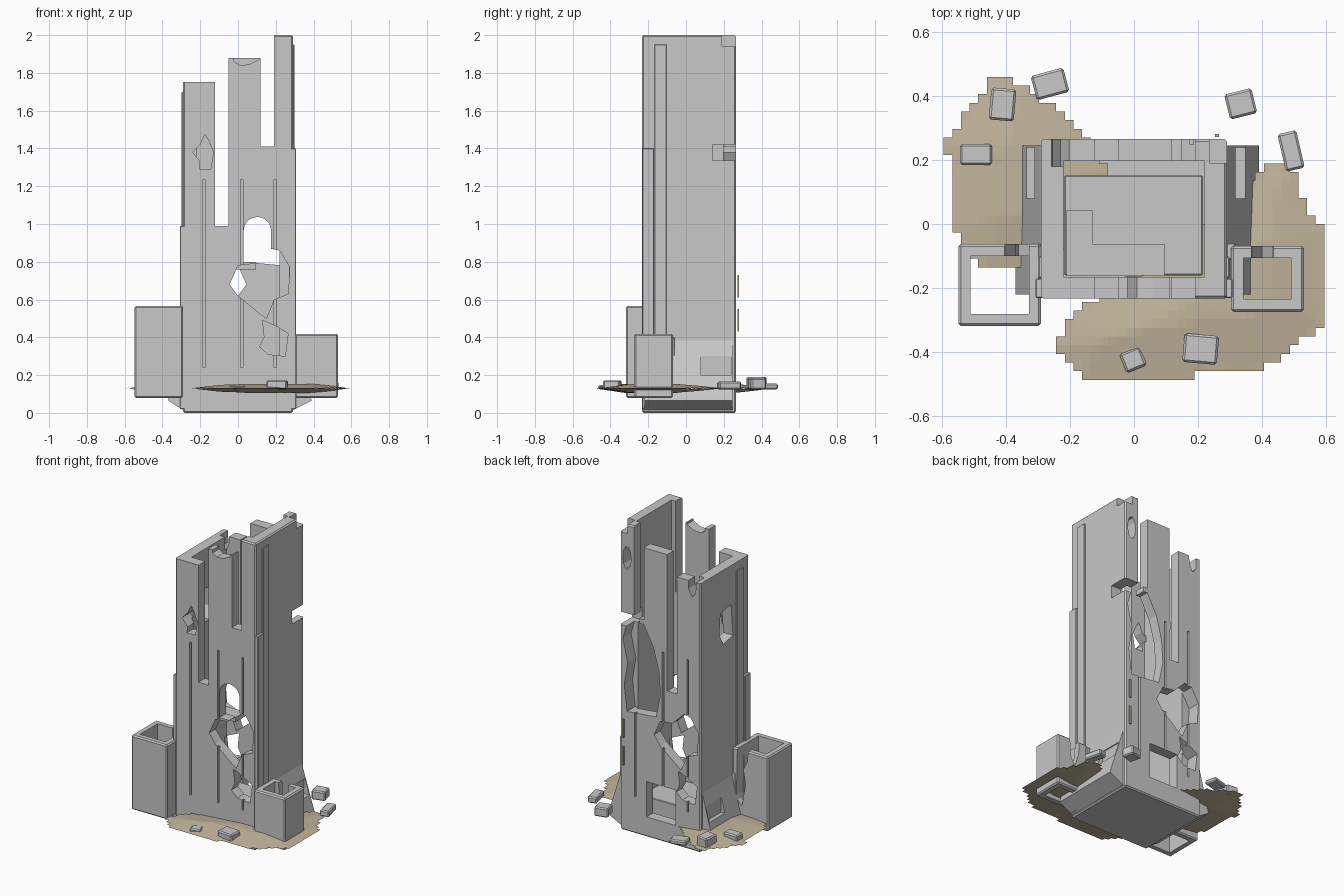
import bpy, bmesh, math
from mathutils import Vector, Matrix
from mathutils.geometry import intersect_point_line

if "Cube" in bpy.data.objects:
    bpy.data.objects.remove(bpy.data.objects["Cube"])


def material(name, rgb):
    m = bpy.data.materials.new(name)
    m.diffuse_color = (*rgb, 1)
    m.use_nodes = True
    m.node_tree.nodes["Principled BSDF"].inputs["Base Color"].default_value = m.diffuse_color
    return m


STONE = material("grey stone", (0.58, 0.58, 0.58))
SAND = material("dusty sand", (0.54, 0.46, 0.33))


def finish(name, bm, mat=STONE):
    bmesh.ops.recalc_face_normals(bm, faces=bm.faces)
    me = bpy.data.meshes.new(name)
    bm.to_mesh(me)
    bm.free()
    me.materials.append(mat)
    ob = bpy.data.objects.new(name, me)
    bpy.context.collection.objects.link(ob)
    return ob


def box(name, x, y, z, bevel=0.0, rot=0, mat=STONE):
    """Box from (min, max) pairs, spun about its own centre."""
    bm = bmesh.new()
    size = [b - a for a, b in (x, y, z)]
    mid = Vector([(a + b) / 2 for a, b in (x, y, z)])
    bmesh.ops.create_cube(bm, size=1)
    bmesh.ops.scale(bm, vec=size, verts=bm.verts)
    if bevel:
        bmesh.ops.bevel(bm, geom=bm.edges[:], offset=bevel, segments=1, affect='EDGES')
    bm.transform(Matrix.Translation(mid) @ Matrix.Rotation(math.radians(rot), 4, 'Z'))
    return finish(name, bm, mat)


def prism(name, pts, a, b, axis='Y'):
    """Outline in the plane across the axis, extruded from a to b."""
    bm = bmesh.new()
    place = {'Y': lambda p: (p[0], a, p[1]), 'X': lambda p: (a, p[0], p[1]),
             'Z': lambda p: (p[0], p[1], a)}[axis]
    face = bm.faces.new([bm.verts.new(place(p)) for p in pts])
    ext = bmesh.ops.extrude_face_region(bm, geom=[face])
    move = Vector([(b - a) if ax == axis else 0 for ax in 'XYZ'])
    bmesh.ops.translate(bm, vec=move, verts=[v for v in ext['geom'] if isinstance(v, bmesh.types.BMVert)])
    return finish(name, bm)


def cut(ob, *cutters):
    """Subtract each cutter and delete it."""
    bpy.context.view_layer.objects.active = ob
    for c in cutters:
        m = ob.modifiers.new("cut", 'BOOLEAN')
        m.operation, m.solver, m.object = 'DIFFERENCE', 'EXACT', c
        bpy.ops.object.modifier_apply(modifier=m.name)
        bpy.data.objects.remove(c)


def flip(pts):
    return [(-x, z) for x, z in pts]


# Tower shell: hollow block with a stepped, broken skyline
FRONT, BACK = (-0.3, -0.15), (0.18, 0.3)
tower = box("tower_shell", (-0.29, 0.29), (-0.233, 0.265), (0, 2), 0.008)
cut(tower, box("c", (-0.22, 0.22), (-0.165, 0.197), (0.1, 2.2)))
for x0, x1, z in ((-0.4, -0.12, 1.753), (-0.121, -0.05, 0.99), (-0.051, 0.12, 1.88), (0.119, 0.19, 1.41)):
    cut(tower, box("c", (x0, x1), (-0.5, 0.5), (z, 2.3)))

# Front arched window
arch = [(0.03, 0.8), (0.175, 0.8)] + [
    (0.1025 + 0.0725 * math.cos(t * math.pi / 10), 0.965 + 0.0725 * math.sin(t * math.pi / 10)) for t in range(11)]
cut(tower, prism("c", arch, *FRONT))

# Blast holes shared by front and back, the back turned half round
big = [(-0.045, 0.68), (0.0, 0.62), (0.15, 0.5), (0.19, 0.6), (0.265, 0.63), (0.275, 0.77),
       (0.22, 0.86), (0.17, 0.87), (0.09, 0.79), (0.0, 0.78)]
low = [(0.115, 0.35), (0.16, 0.31), (0.25, 0.3), (0.265, 0.42), (0.2, 0.46), (0.13, 0.49), (0.14, 0.4)]
for shape in (big, low):
    cut(tower, prism("c", shape, *FRONT), prism("c", flip(shape), *BACK))
small = [(-0.24, 1.38), (-0.2, 1.33), (-0.205, 1.29), (-0.145, 1.29), (-0.13, 1.38), (-0.155, 1.44), (-0.175, 1.475), (-0.2, 1.42)]
cut(tower, prism("c", small, *FRONT))

# Back wall: long breach, oval hole, doorway and chipped corner
breach = [(0.03, 0.8), (0.24, 0.78), (0.26, 0.95), (0.235, 1.1), (0.27, 1.25), (0.235, 1.37),
          (0.12, 1.38), (0.05, 1.25), (0.01, 1.1), (0.0, 0.95)]
oval = [(0.24 + 0.03 * math.cos(t * math.pi / 5), 1.78 + 0.075 * math.sin(t * math.pi / 5)) for t in range(10)]
chip = [(-0.26, 1.8), (-0.255, 1.68), (-0.23, 1.65), (-0.205, 1.7), (-0.2, 1.8)]
for shape in (breach, oval, chip):
    cut(tower, prism("c", shape, *BACK))
cut(tower, box("c", (-0.11, 0.1), BACK, (0.13, 0.36)))

# Side wall damage and chipped crown
cut(tower,
    box("c", (0.15, 0.4), (0.14, 0.4), (1.335, 1.42)),
    box("c", (0.235, 0.4), (0.19, 0.4), (1.94, 2.2)),
    prism("c", [(-0.07, 1.29), (0.03, 1.27), (0.07, 1.34), (0.06, 1.48), (-0.05, 1.5)], -0.4, -0.2, 'X'),
    prism("c", [(-0.02, 1.95), (-0.02, 1.86), (0.01, 1.84), (0.06, 1.845), (0.11, 1.87), (0.11, 1.95)], *FRONT))

# Vertical panel grooves
for x in (-0.18, 0.02, 0.197):
    cut(tower, box("c", (x - 0.006, x + 0.006), (-0.3, -0.215), (0.24, 1.235)),
        box("c", (-x - 0.006, -x + 0.006), (0.248, 0.3), (0.24, 1.235)))

# Pilaster strips and sloping, slotted foot buttresses on both sides
for side, tall, short, reach in ((1, 1.95, 1.4, 0.39), (-1, 1.7, 0.99, 0.37)):
    tag = "right" if side > 0 else "left"

    def span(a, b):
        return tuple(sorted((side * a, side * b)))
    box(tag + "_tall_strip", span(0.28, 0.298), (-0.168, -0.102), (0.02, tall), 0.003)
    box(tag + "_corner_strip", span(0.27, 0.307), (-0.231, -0.17), (0.02, short), 0.003)
    foot = prism(tag + "_buttress", [(side * x, z) for x, z in
                 ((0.285, 0.012), (reach, 0.065), (reach - 0.005, 0.085), (0.285, 0.4))], -0.22, 0.245)
    cut(foot, box("c", span(0.31, 0.5), (0.08, 0.238), (0.2, 0.3)))

# Floors inside
box("lower_floor", (-0.218, 0.215), (-0.16, 0.152), (0.05, 0.2), 0.004)
prism("broken_upper_floor", [(-0.21, -0.16), (0.095, -0.16), (0.095, -0.062), (-0.13, -0.062),
                             (-0.13, 0.042), (-0.21, 0.042)], 0.76, 0.79, 'Z')

# Hollow side turrets with broken back walls
left = box("left_turret", (-0.548, -0.29), (-0.318, -0.062), (0.08, 0.565), 0.008)
cut(left, box("c", (-0.51, -0.328), (-0.28, -0.1), (0.05, 0.7)),
    prism("c", [(-0.41, 0.7), (-0.4, 0.5), (-0.37, 0.44), (-0.385, 0.34), (-0.36, 0.2), (-0.32, 0.24), (-0.33, 0.7)],
          -0.13, 0))
right = box("right_turret", (0.303, 0.53), (-0.274, -0.068), (0.08, 0.418), 0.008)
cut(right, box("c", (0.342, 0.49), (-0.234, -0.106), (0.05, 0.6)),
    prism("c", [(0.36, 0.6), (0.37, 0.33), (0.4, 0.24), (0.43, 0.3), (0.445, 0.6)], -0.13, 0))

# Link blocks between turrets and tower
for x in (-0.302, 0.302):
    for y in (-0.19, -0.085):
        box("turret_link", (x - 0.014, x + 0.014), (y - 0.025, y + 0.025), (0.09, 0.4), 0.003)


# Thin sand mounds with stepped edges
def mound(name, outline, step=0.027):
    n = len(outline)
    edges = [(Vector((*outline[i], 0)), Vector((*outline[(i + 1) % n], 0))) for i in range(n)]

    def inside(x, y):
        return sum((a.y > y) != (b.y > y) and x < (b.x - a.x) * (y - a.y) / (b.y - a.y) + a.x
                   for a, b in edges) % 2 == 1

    def rise(x, y):
        if not inside(x, y):
            return 0.0
        p, best = Vector((x, y, 0)), 1.0
        for a, b in edges:
            q, t = intersect_point_line(p, a, b)
            q = a.lerp(b, min(1, max(0, t)))
            best = min(best, (p - q).length)
        return min(1, best / 0.16)

    bm, verts = bmesh.new(), {}

    def vert(i, j, s):
        r = rise(i * step, j * step)
        key = (i, j, s if r > 0 else 0)
        if key not in verts:
            verts[key] = bm.verts.new((i * step, j * step, 0.13 + 0.024 * r * s))
        return verts[key]
    for i in range(-25, 25):
        for j in range(-20, 20):
            if inside((i + 0.5) * step, (j + 0.5) * step):
                for s in (1, -1):
                    quad = [vert(i + a, j + b, s) for a, b in ((0, 0), (1, 0), (1, 1), (0, 1))]
                    if not (s < 0 and bm.faces.get(quad)):
                        bm.faces.new(quad)
    return finish(name, bm, SAND)


mound("back_left_mound", [(-0.44, 0.46), (-0.33, 0.43), (-0.16, 0.28), (-0.08, 0.17), (-0.1, 0), (-0.33, -0.15),
                          (-0.48, -0.13), (-0.57, -0.02), (-0.57, 0.18), (-0.59, 0.26)])
mound("front_right_mound", [(-0.25, -0.38), (-0.2, -0.28), (0.1, -0.1), (0.36, 0.12), (0.43, 0.19), (0.5, 0.17),
                            (0.53, 0.08), (0.585, -0.02), (0.585, -0.31), (0.46, -0.42), (0.36, -0.46),
                            (0.24, -0.45), (0.17, -0.485), (-0.16, -0.485)])

# Scattered rubble blocks: x, y, width, depth, top, turn
for x, y, w, d, top, turn in ((-0.41, 0.373, 0.078, 0.1, 0.19, -5), (-0.262, 0.437, 0.105, 0.078, 0.155, 15),
                              (-0.493, 0.217, 0.1, 0.066, 0.17, 0), (0.333, 0.375, 0.087, 0.08, 0.185, 14),
                              (0.49, 0.228, 0.06, 0.12, 0.165, 13), (-0.003, -0.423, 0.068, 0.064, 0.148, 22),
                              (0.208, -0.39, 0.108, 0.09, 0.172, -5)):
    box("rubble_block", (x - w / 2, x + w / 2), (y - d / 2, y + d / 2), (0.125, top), 0.007, turn)

# Loose slivers by the back wall
for z0, z1 in ((0.43, 0.55), (0.61, 0.73)):
    box("loose_sliver", (0.253, 0.265), (0.272, 0.28), (z0, z1), mat=SAND)
